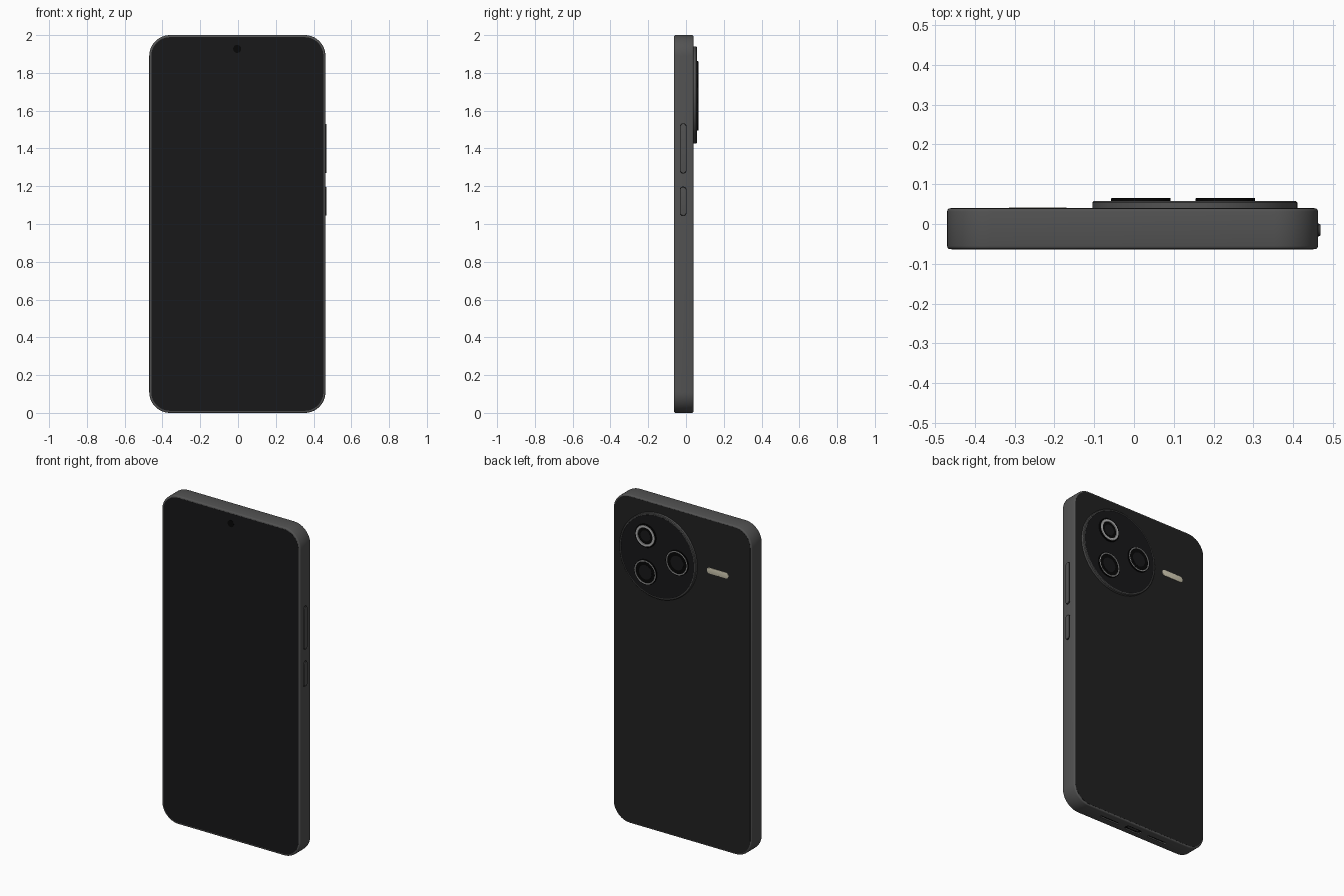
import bpy, bmesh, math

if "Cube" in bpy.data.objects:
    bpy.data.objects.remove(bpy.data.objects["Cube"])

CX = -0.0035      # body centre in x
CY = -0.012       # middle of the body thickness
W, R = 0.933, 0.11


def material(name, r, g, b):
    m = bpy.data.materials.new(name)
    m.diffuse_color = (r, g, b, 1)
    m.use_nodes = True
    m.node_tree.nodes["Principled BSDF"].inputs["Base Color"].default_value = m.diffuse_color
    return m


FRAME = material("frame_grey", 0.085, 0.085, 0.085)
BACK = material("back_black", 0.015, 0.015, 0.015)
GLASS = material("screen_black", 0.009, 0.009, 0.01)
BLACK = material("deep_black", 0.002, 0.002, 0.002)
SILVER = material("silver", 0.45, 0.45, 0.45)
FLASH = material("flash_cream", 0.62, 0.58, 0.44)

AXES = {"x": lambda u, v, d: (d, u, v),
        "y": lambda u, v, d: (u, d, v),
        "z": lambda u, v, d: (u, v, d)}


def finish(name, bm, mat):
    bmesh.ops.recalc_face_normals(bm, faces=bm.faces[:])
    me = bpy.data.meshes.new(name)
    bm.to_mesh(me)
    bm.free()
    ob = bpy.data.objects.new(name, me)
    bpy.context.collection.objects.link(ob)
    me.materials.append(mat)
    smooth(ob)
    return ob


def smooth(ob):
    bpy.ops.object.select_all(action="DESELECT")
    ob.select_set(True)
    bpy.context.view_layer.objects.active = ob
    bpy.ops.object.shade_smooth_by_angle(angle=math.radians(35))


def slab(name, cu, cv, w, h, r, d0, d1, mat, axis="y", bevel=0.0, n=12):
    """Rounded rectangle (or disc) extruded along an axis, with rounded rims."""
    pts = []
    for k, (sx, sy) in enumerate([(1, 1), (-1, 1), (-1, -1), (1, -1)]):
        for i in range(n + 1):
            a = math.pi / 2 * (k + i / n)
            pts.append((cu + sx * (w / 2 - r) + r * math.cos(a),
                        cv + sy * (h / 2 - r) + r * math.sin(a)))
    bm = bmesh.new()
    low = bm.faces.new([bm.verts.new(AXES[axis](u, v, d0)) for u, v in pts])
    high = bm.faces.new([bm.verts.new(AXES[axis](u, v, d1)) for u, v in pts])
    a, b = low.verts[:], high.verts[:]
    for i in range(len(a)):
        j = (i + 1) % len(a)
        if (a[i].co - a[j].co).length > 1e-6:
            bm.faces.new((a[i], a[j], b[j], b[i]))
    bmesh.ops.remove_doubles(bm, verts=bm.verts[:], dist=1e-6)
    bmesh.ops.recalc_face_normals(bm, faces=bm.faces[:])
    if bevel:
        rim = [e for e in bm.edges if any(len(f.verts) > 4 for f in e.link_faces)]
        bmesh.ops.bevel(bm, geom=rim, offset=bevel, segments=3,
                        affect="EDGES", profile=0.5)
    return finish(name, bm, mat)


def disc(name, x, z, r, y0, y1, mat, bevel=0.0):
    return slab(name, x, z, 2 * r, 2 * r, r - 1e-7, y0, y1, mat, "y", bevel, 16)


def ring(name, x, z, r_in, r_out, y0, y1, mat, chamfer=0.001, n=64):
    prof = [(r_in, y0), (r_out, y0), (r_out, y1 - chamfer),
            (r_out - chamfer, y1), (r_in + chamfer, y1), (r_in, y1 - chamfer)]
    bm = bmesh.new()
    loops = []
    for i in range(n):
        a = 2 * math.pi * i / n
        loops.append([bm.verts.new((x + r * math.cos(a), y, z + r * math.sin(a)))
                      for r, y in prof])
    for i in range(n):
        p, q = loops[i], loops[(i + 1) % n]
        for j in range(len(prof)):
            k = (j + 1) % len(prof)
            bm.faces.new((p[j], p[k], q[k], q[j]))
    return finish(name, bm, mat)


# Frame body with openings cut into the bottom edge
frame = slab("frame", CX, 1.0, W, 2.0, R, -0.0635, 0.0395, FRAME, bevel=0.008)
openings = [("charging_port", CX, 0.11, 0.036, 0.05),
            ("speaker_slot", CX + 0.17, 0.13, 0.014, 0.02),
            ("microphone_slot", CX - 0.17, 0.13, 0.014, 0.02)]
for name, x, w, h, depth in openings:
    cutter = slab("cutter", x, CY, w, h, h / 2 - 1e-4, -0.05, depth, BLACK, "z")
    cutter.hide_render = True
    mod = frame.modifiers.new("cut", "BOOLEAN")
    mod.operation, mod.solver, mod.object = "DIFFERENCE", "EXACT", cutter
    bpy.ops.object.select_all(action="DESELECT")
    bpy.context.view_layer.objects.active = frame
    frame.select_set(True)
    bpy.ops.object.modifier_apply(modifier=mod.name)
    bpy.data.objects.remove(cutter)
    # dark lining inside each opening
    slab(name, x, CY, w, h, h / 2 - 1e-4, 0.008, depth + 0.001, BLACK, "z")
smooth(frame)
slab("port_tongue", CX, CY, 0.075, 0.008, 0.003, 0.004, 0.03, FRAME, "z")

# Screen, back panel and front camera
slab("screen", CX, 1.0, W - 0.022, 1.978, R - 0.011, -0.064, -0.055, GLASS)
slab("back_panel", CX, 1.0, W - 0.018, 1.982, R - 0.009, 0.03, 0.04, BACK)
disc("front_camera", CX - 0.001, 1.927, 0.021, -0.0645, -0.06, BLACK)

# Side buttons
for name, z0, z1 in [("volume_button", 1.27, 1.53), ("power_button", 1.045, 1.195)]:
    slab(name + "_gap", -0.015, (z0 + z1) / 2, 0.036, z1 - z0 + 0.006, 0.0175,
         0.455, 0.4635, BLACK, "x")
    slab(name, -0.015, (z0 + z1) / 2, 0.03, z1 - z0, 0.0145,
         0.455, 0.469, FRAME, "x", 0.002)

# Round camera island
PX, PZ = 0.153, 1.683
ring("camera_rim", PX, PZ, 0.244, 0.258, 0.035, 0.058, FRAME, 0.004)
disc("camera_plate", PX, PZ, 0.248, 0.035, 0.057, GLASS)

# Lenses: x, z, barrel radius, silver ring inner and outer radius
lenses = [("upper_lens", 0.23, 1.792, 0.070, 0.050, 0.064),
          ("lower_lens", 0.23, 1.570, 0.075, 0.066, 0.072),
          ("side_lens", 0.017, 1.683, 0.075, 0.066, 0.072)]
for name, x, z, r, a, b in lenses:
    ring(name + "_barrel", x, z, a, r, 0.05, 0.065, BLACK)
    ring(name + "_ring", x, z, a - 0.001, b, 0.055, 0.066, SILVER)
    disc(name + "_glass", x, z, a, 0.05, 0.062, BLACK)
    disc(name + "_pupil", x, z, a * 0.65, 0.05, 0.0625, GLASS)

# Flash strip
slab("flash", -0.2425, 1.683, 0.145, 0.036, 0.0175, 0.035, 0.042, FLASH, bevel=0.001)
